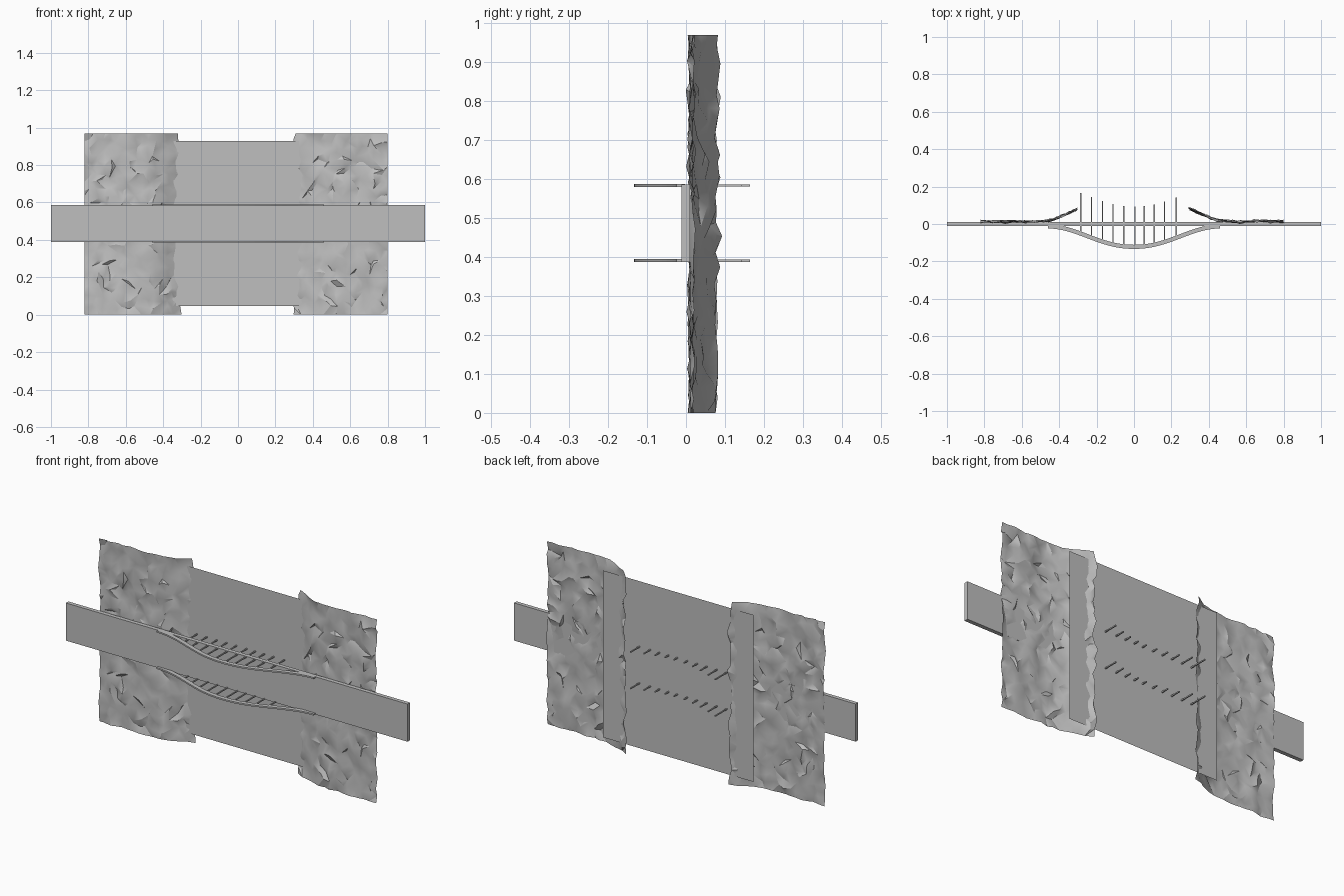
import bpy, bmesh, math, random
from mathutils import Vector, noise

cube = bpy.data.objects.get("Cube")
if cube:
    bpy.data.objects.remove(cube, do_unlink=True)
random.seed(7)

grey = bpy.data.materials.new("plain_grey")
grey.use_nodes = True
COLOUR = (0.52, 0.52, 0.52, 1)
grey.diffuse_color = COLOUR
grey.node_tree.nodes["Principled BSDF"].inputs["Base Color"].default_value = COLOUR


def finish(name, bm):
    mesh = bpy.data.meshes.new(name)
    bm.to_mesh(mesh)
    bm.free()
    mesh.materials.append(grey)
    obj = bpy.data.objects.new(name, mesh)
    bpy.context.collection.objects.link(obj)
    return obj


def add_box(bm, lo, hi):
    verts = bmesh.ops.create_cube(bm, size=1)["verts"]
    lo, hi = Vector(lo), Vector(hi)
    for v in verts:
        v.co = (lo + hi) / 2 + v.co * (hi - lo)


def interpolate(points, x):
    for (x0, y0), (x1, y1) in zip(points, points[1:]):
        if x <= x1:
            t = max(0, (x - x0) / (x1 - x0))
            return y0 + (y1 - y0) * t
    return points[-1][1]


# Straight road deck
bm = bmesh.new()
add_box(bm, (-1, -0.011, 0.388), (1, 0.010, 0.587))
finish("road_deck", bm)

# Flat sheet in the gap, tucked behind the inner cliff edges
bm = bmesh.new()
bm.faces.new([bm.verts.new(p) for p in
              ((-0.44, 0.066, 0.047), (0.44, 0.066, 0.047),
               (0.44, 0.066, 0.93), (-0.44, 0.066, 0.93))])
finish("valley_sheet", bm)


# Bowed rails: a bell-shaped sweep with a rectangular section
def bow(x):
    t = min(abs(x) / 0.46, 1)
    return -0.013 - 0.109 * (0.5 + 0.5 * math.cos(math.pi * t ** 1.08))


def add_rail(bm, z):
    rings, steps = [], 32
    for i in range(steps + 1):
        x = -0.46 + 0.92 * i / steps
        slope = (bow(x + 0.002) - bow(x - 0.002)) / 0.004
        n = Vector((-slope, 1, 0)).normalized() * 0.011
        c = Vector((x, bow(x), z))
        rings.append([bm.verts.new(c + n * s + Vector((0, 0, h)))
                      for s, h in ((-1, -0.004), (1, -0.004), (1, 0.004), (-1, 0.004))])
    for a, b in zip(rings, rings[1:]):
        for k in range(4):
            bm.faces.new((a[k], a[(k + 1) % 4], b[(k + 1) % 4], b[k]))
    bm.faces.new(rings[0])
    bm.faces.new(rings[-1])
    bmesh.ops.recalc_face_normals(bm, faces=bm.faces)


# Each rail carries a row of equally long rods
ROD_X = (-0.285, -0.228, -0.168, -0.112, -0.055, 0.005, 0.055, 0.108, 0.163, 0.226)
for side, z in (("upper", 0.584), ("lower", 0.391)):
    bm = bmesh.new()
    add_rail(bm, z)
    finish(side + "_bowed_rail", bm)
    bm = bmesh.new()
    for x in ROD_X:
        add_box(bm, (x - 0.003, bow(x), z - 0.003), (x + 0.003, bow(x) + 0.216, z + 0.003))
    finish(side + "_rods", bm)


# Rough cliff sheets that curl backwards at the inner edge
CURL = [(0.29, 0.086), (0.34, 0.062), (0.40, 0.035), (0.45, 0.019), (0.52, 0.012), (0.83, 0.014)]


def build_cliff(name, sign, inner, outer, seed):
    bm = bmesh.new()
    nx, nz, height = 15, 26, 0.97
    rows = []
    for j in range(nz + 1):
        row = []
        for i in range(nx + 1):
            u = inner + (outer - inner) * i / nx
            z = height * j / nz
            if 0 < i < nx:
                u += random.uniform(-0.012, 0.012)
            elif i == 0:
                u += random.uniform(-0.009, 0.012)
            if 0 < j < nz:
                z += random.uniform(-0.012, 0.012)
            rough = noise.noise(Vector((u * 14, z * 20, seed))) * 0.010
            rough += random.uniform(-0.007, 0.007)
            y = max(-0.005, interpolate(CURL, u) + rough)
            row.append(bm.verts.new((sign * u, y, z)))
        rows.append(row)
    for j in range(nz):
        for i in range(nx):
            quad = [rows[j][i], rows[j][i + 1], rows[j + 1][i + 1], rows[j + 1][i]]
            if sign < 0:
                quad.reverse()
            if random.random() < 0.5:
                quad = quad[1:] + quad[:1]
            bm.faces.new((quad[0], quad[1], quad[2]))
            bm.faces.new((quad[0], quad[2], quad[3]))
    for f in bm.faces:
        f.smooth = True
    obj = finish(name, bm)
    obj.data.set_sharp_from_angle(angle=math.radians(30))


build_cliff("left_cliff", 1, 0.30, 0.80, 3.3)
build_cliff("right_cliff", -1, 0.31, 0.82, 8.1)
